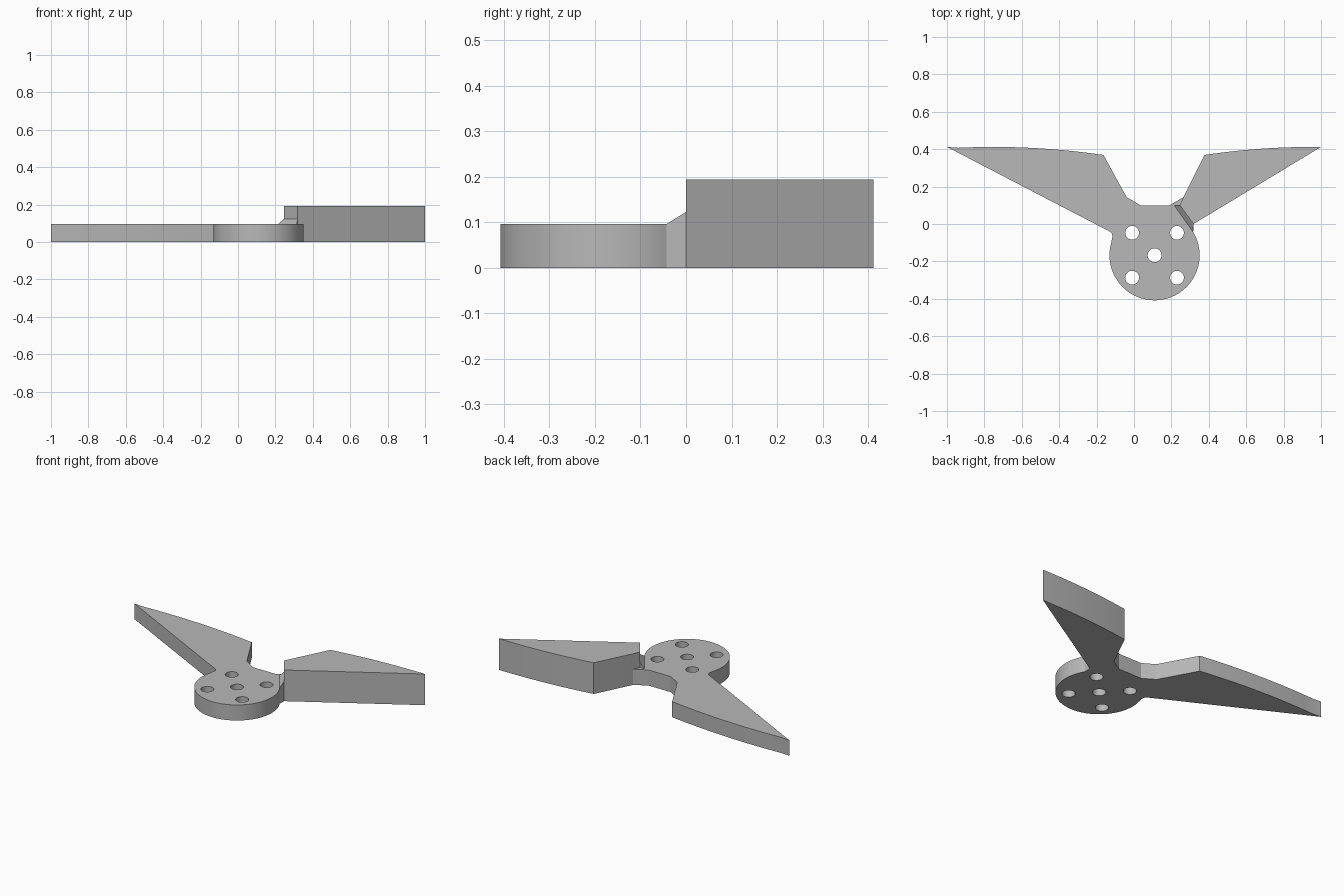
import bpy, bmesh
from math import sin, cos, radians

cube = bpy.data.objects.get("Cube")
if cube:
    bpy.data.objects.remove(cube, do_unlink=True)

# One plain grey
grey = bpy.data.materials.new("plain_grey")
grey.use_nodes = True
COLOR = (0.48, 0.48, 0.48, 1)
grey.diffuse_color = COLOR
grey.node_tree.nodes["Principled BSDF"].inputs["Base Color"].default_value = COLOR

PLATE_TOP = 0.097
WING_TOP = 0.194
HUB = (0.11, -0.167)
HUB_RADIUS = 0.241


def arc(center, radius, start, end, steps):
    angles = [radians(start + (end - start) * i / steps) for i in range(steps + 1)]
    return [(center[0] + radius * cos(a), center[1] + radius * sin(a)) for a in angles]


def bowed_edge(x0, x1, crest, steps=14):
    """Trailing edge: a shallow parabola that flattens out towards the tip."""
    points = []
    for i in range(steps + 1):
        x = x0 + (x1 - x0) * i / steps
        points.append((x, 0.412 - 0.043 * ((x - crest) / (x0 - crest)) ** 2))
    return points[:-1]


def prism(name, loops, height):
    """Extrude a filled outline; further loops become through holes."""
    curve = bpy.data.curves.new(name, 'CURVE')
    curve.dimensions = '2D'
    curve.fill_mode = 'BOTH'
    curve.extrude = height / 2
    for loop in loops:
        spline = curve.splines.new('POLY')
        spline.points.add(len(loop) - 1)
        for point, (x, y) in zip(spline.points, loop):
            point.co = (x, y, height / 2, 1)
        spline.use_cyclic_u = True
    obj = bpy.data.objects.new(name, curve)
    bpy.context.collection.objects.link(obj)
    # 2D curves are flat, so the lift is done by the object
    for spline in curve.splines:
        for point in spline.points:
            point.co.z = 0
    obj.location.z = height / 2
    bpy.ops.object.select_all(action='DESELECT')
    obj.select_set(True)
    bpy.context.view_layer.objects.active = obj
    bpy.ops.object.convert(target='MESH')
    obj = bpy.context.object
    bm = bmesh.new()
    bm.from_mesh(obj.data)
    bmesh.ops.remove_doubles(bm, verts=bm.verts, dist=0.0001)
    bmesh.ops.recalc_face_normals(bm, faces=bm.faces)
    bm.to_mesh(obj.data)
    bm.free()
    obj.data.materials.clear()
    obj.data.materials.append(grey)
    bpy.ops.object.shade_smooth_by_angle(angle=radians(25))
    return obj


# Shared corners at the root of the raised wing
root_front, root_back, root_heel = (0.318, 0.0), (0.245, 0.1), (0.265, 0.144)
step_front, step_back = (0.315, -0.042), (0.215, 0.1)

# Hub disc, low wing and bridge in one plate with five round holes
outline = [(-1, 0.412)]
outline += bowed_edge(-0.163, -1, -0.75)[::-1]
outline += [(-0.04, 0.144), (0.035, 0.1), (0.19, 0.1), root_heel, root_back, root_front]
outline += arc(HUB, HUB_RADIUS, 31, -188, 72)
outline += [(-0.118, -0.08), (-0.115, -0.065), (-0.119, -0.05), (-0.13, -0.04)]
holes = [arc(HUB, 0.037, 0, 345, 23)]
for sx in (-1, 1):
    for sy in (-1, 1):
        center = (HUB[0] + 0.12 * sx, HUB[1] + 0.12 * sy)
        holes.append(arc(center, 0.037, 0, 345, 23))
prism("hub_and_low_wing", [outline] + holes, PLATE_TOP)

# Raised wing, twice as thick
wing = [root_front, root_back, root_heel]
wing += bowed_edge(0.377, 1, 0.95) + [(1, 0.412)]
prism("raised_wing", [wing], WING_TOP)

# Sloped step where the plate meets the raised wing
bm = bmesh.new()
ends = []
for toe, heel in ((step_front, root_front), (step_back, root_back)):
    ends.append([bm.verts.new((*toe, PLATE_TOP)),
                 bm.verts.new((*heel, PLATE_TOP)),
                 bm.verts.new((*heel, 0.123))])
bm.faces.new(ends[0])
bm.faces.new(ends[1])
for i in range(3):
    j = (i + 1) % 3
    bm.faces.new((ends[0][i], ends[0][j], ends[1][j], ends[1][i]))
bmesh.ops.recalc_face_normals(bm, faces=bm.faces)
mesh = bpy.data.meshes.new("root_step")
bm.to_mesh(mesh)
bm.free()
mesh.materials.append(grey)
bpy.context.collection.objects.link(bpy.data.objects.new("root_step", mesh))
